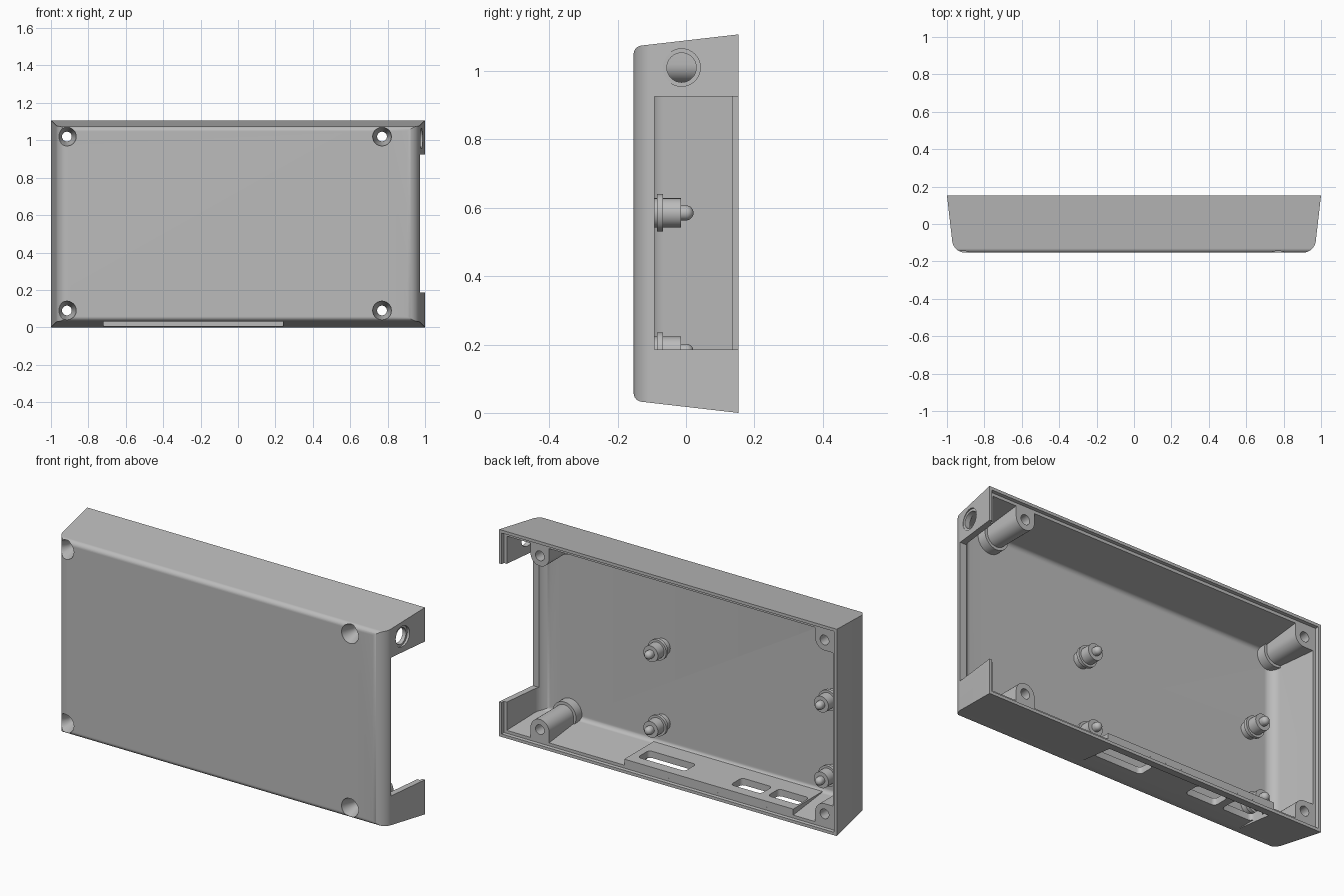
import bpy, bmesh, math
from mathutils import Matrix, Vector

if "Cube" in bpy.data.objects:
    bpy.data.objects.remove(bpy.data.objects["Cube"])

DEPTH, HALF_H, SLOPE = 0.153, 0.5535, 0.115
WALL, FLOOR, LIP_Y = 0.032, -0.12, 0.136

grey = bpy.data.materials.new("light_grey_plastic")
grey.use_nodes = True
grey.diffuse_color = (0.5, 0.5, 0.5, 1)
grey.node_tree.nodes["Principled BSDF"].inputs["Base Color"].default_value = (0.5, 0.5, 0.5, 1)


def finish(name, bm):
    bmesh.ops.recalc_face_normals(bm, faces=bm.faces)
    mesh = bpy.data.meshes.new(name)
    bm.to_mesh(mesh)
    bm.free()
    obj = bpy.data.objects.new(name, mesh)
    obj.data.materials.append(grey)
    bpy.context.collection.objects.link(obj)
    return obj


def tub(name, offset, y0, y1, side_r, end_r, steps=10):
    """Tapered block with rounded front edges, lofted from rectangles along y."""
    def inset(r, d):
        return r - math.sqrt(max(0, r * r - (r - d) ** 2)) if d < r else 0
    depths = {0, y1 - y0}
    for r in (side_r, end_r):
        depths |= {r * (1 - math.cos(i * math.pi / 2 / steps)) for i in range(steps + 1)}
    depths = [d for d in sorted(depths) if d <= y1 - y0]
    bm = bmesh.new()
    rings = []
    for d in depths:
        y = y0 + d
        taper = SLOPE * (DEPTH - y) + offset
        w = 1 - taper - inset(side_r, d)
        h = HALF_H - taper - inset(end_r, d)
        rings.append([bm.verts.new((sx * w, y, HALF_H + sz * h))
                      for sx, sz in ((-1, -1), (1, -1), (1, 1), (-1, 1))])
    for a, b in zip(rings, rings[1:]):
        for i in range(4):
            j = (i + 1) % 4
            bm.faces.new((a[i], a[j], b[j], b[i]))
    bm.faces.new(rings[0])
    bm.faces.new(rings[-1])
    return finish(name, bm)


def box(name, x, y, z, round_r=0):
    """Box from ranges, with optional rounding of the edges along z."""
    bm = bmesh.new()
    bmesh.ops.create_cube(bm, size=1)
    for v in bm.verts:
        v.co = [r[0] if c < 0 else r[1] for c, r in zip(v.co, (x, y, z))]
    if round_r:
        upright = [e for e in bm.edges if abs(e.verts[0].co.z - e.verts[1].co.z) > 1e-4]
        bmesh.ops.bevel(bm, geom=upright, offset=round_r, segments=5, profile=0.5, affect='EDGES')
    return finish(name, bm)


def lathe(name, profile, x, z, sides=32):
    """Solid of revolution about y from (radius, y) points."""
    bm = bmesh.new()
    rings = []
    for r, y in profile:
        rings.append([bm.verts.new((x + r * math.cos(t), y, z + r * math.sin(t)))
                      for t in (2 * math.pi * i / sides for i in range(sides))])
    for a, b in zip(rings, rings[1:]):
        for i in range(sides):
            j = (i + 1) % sides
            bm.faces.new((a[i], a[j], b[j], b[i]))
    bm.faces.new(rings[0])
    bm.faces.new(rings[-1])
    return finish(name, bm)


def combine(target, tool, operation):
    mod = target.modifiers.new(operation.lower(), 'BOOLEAN')
    mod.operation, mod.object, mod.solver = operation, tool, 'EXACT'
    bpy.context.view_layer.objects.active = target
    bpy.ops.object.modifier_apply(modifier=mod.name)
    bpy.data.objects.remove(tool)


def smooth(obj):
    bpy.ops.object.select_all(action='DESELECT')
    obj.select_set(True)
    bpy.context.view_layer.objects.active = obj
    bpy.ops.object.shade_smooth_by_angle(angle=math.radians(30))


# Hollow shell with a stepped rim
shell = tub("enclosure_shell", 0, -DEPTH, DEPTH, 0.06, 0.022)
combine(shell, tub("cavity", WALL, FLOOR, 0.2, 0.05, 0.02), 'DIFFERENCE')
combine(shell, tub("rim_step", WALL / 2, LIP_Y, 0.2, 0, 0), 'DIFFERENCE')

# Port platform on the bottom wall, with a recess below it and three openings
combine(shell, box("platform", (-0.73, 0.27), (FLOOR - 0.01, LIP_Y), (0.034, 0.066)), 'UNION')
combine(shell, box("recess", (-0.72, 0.24), (-0.2, 0.11), (-0.1, 0.03)), 'DIFFERENCE')
for x, half in ((0.09, 0.14), (-0.41, 0.09), (-0.63, 0.09)):
    combine(shell, box("port", (x - half, x + half), (-0.015, 0.08), (-0.1, 0.1), 0.02), 'DIFFERENCE')

# Screw bosses, squared off where they meet the walls
screws = [(x, z) for x in (-0.915, 0.77) for z in (0.09, 1.02)]
for x, z in screws:
    boss = lathe("boss", [(0.055, FLOOR - 0.01), (0.055, LIP_Y)], x, z)
    out_z = (-0.1, z) if z < HALF_H else (z, 1.2)
    combine(boss, box("web", (x - 0.055, x + 0.055), (FLOOR - 0.01, LIP_Y), out_z), 'UNION')
    if x < 0:
        span = (-0.1, z + 0.055) if z < HALF_H else (z - 0.055, 1.2)
        combine(boss, box("side_web", (-1.1, x), (FLOOR - 0.01, LIP_Y), span), 'UNION')
    combine(boss, lathe("collar", [(0.07, FLOOR - 0.01), (0.07, -0.07)], x, z), 'UNION')
    combine(boss, tub("boss_limit", 0.01, -0.14, 0.2, 0.06, 0.022), 'INTERSECT')
    combine(shell, boss, 'UNION')

# Countersunk screw holes
for x, z in screws:
    hole = [(0.05, -0.2), (0.05, -0.145), (0.026, -0.09), (0.026, 0.2)]
    combine(shell, lathe("screw_hole", hole, x, z), 'DIFFERENCE')

# Panel opening and stepped cable hole in the left wall
combine(shell, box("panel_opening", (0.89, 1.2), (-0.092, 0.3), (0.185, 0.925)), 'DIFFERENCE')
cable = lathe("cable_hole", [(0.043, -0.1), (0.043, 0.001), (0.055, 0.001), (0.055, 0.1)], 0, 0)
cable.data.transform(Matrix.Translation(Vector((0.972, -0.013, 1.01))) @ Matrix.Rotation(-math.pi / 2, 4, 'Z'))
combine(shell, cable, 'DIFFERENCE')
smooth(shell)

# Board standoffs with a flange and a domed locating pin
dome = [(0.022 * math.cos(t), 0.022 * math.sin(t)) for t in (i * math.pi / 14 for i in range(7))]
for side, x in (("left", 0.22), ("right", -0.79)):
    for level, z in (("lower", 0.18), ("upper", 0.585)):
        profile = [(0.043, FLOOR - 0.01), (0.043, -0.085), (0.055, -0.085), (0.055, -0.068),
                   (0.043, -0.068), (0.043, -0.015), (0.022, -0.015)] + dome
        smooth(lathe(f"{side}_{level}_standoff", profile, x, z))
